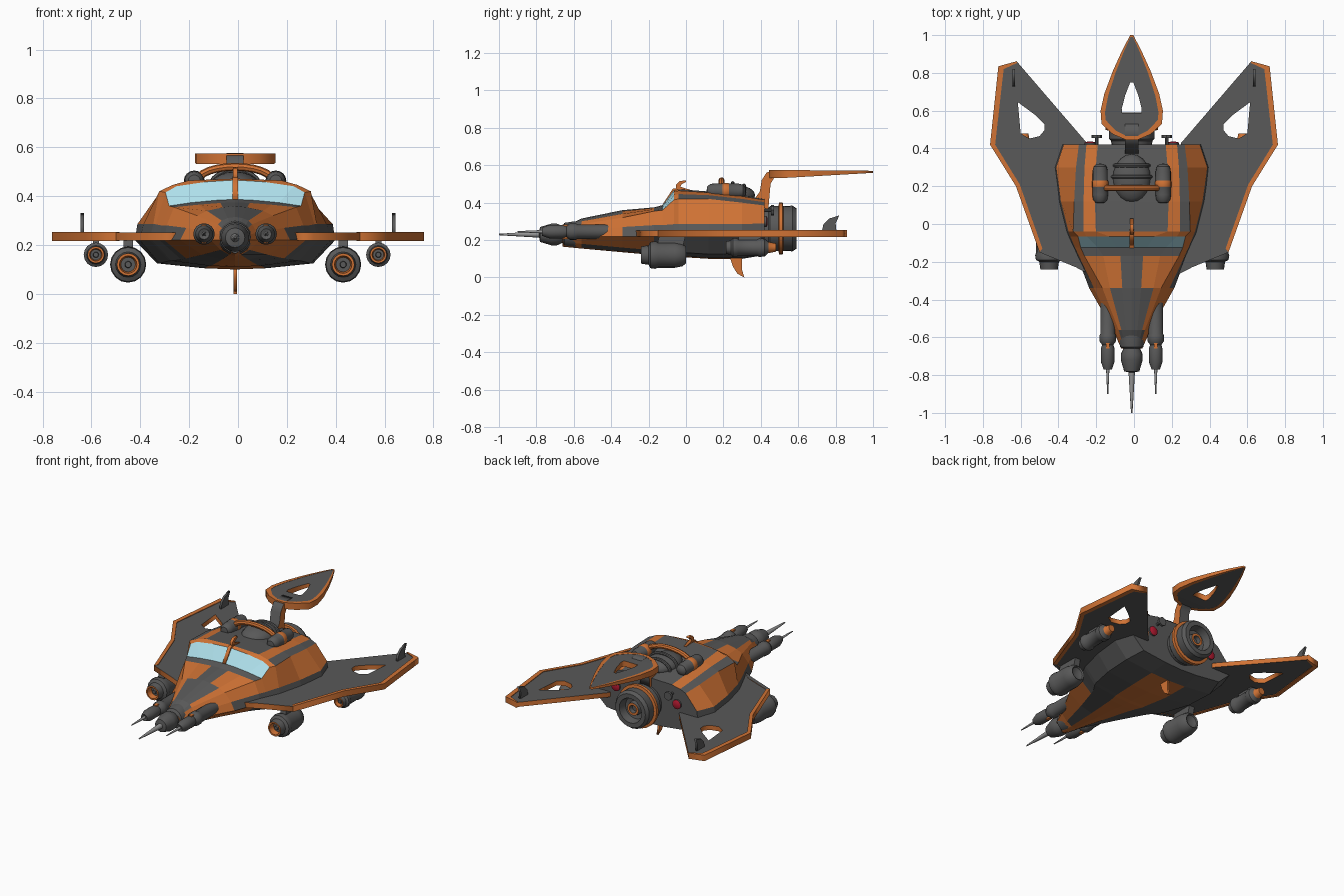
import bpy, bmesh, math
from mathutils import Vector

if "Cube" in bpy.data.objects:
    bpy.data.objects.remove(bpy.data.objects["Cube"])


def material(name, rgb):
    m = bpy.data.materials.new(name)
    m.diffuse_color = (*rgb, 1)
    m.use_nodes = True
    m.node_tree.nodes["Principled BSDF"].inputs["Base Color"].default_value = m.diffuse_color
    return m


MATS = {'D': material('dark_grey', (.1, .1, .1)), 'O': material('orange', (.63, .17, .035)),
        'G': material('glass', (.43, .75, .84)), 'R': material('red', (.45, .01, .03)),
        'L': material('light_grey', (.3, .3, .3))}
KEYS = list(MATS)
CX = -.012  # hull centreline


def add(name, bm, smooth=None):
    bmesh.ops.remove_doubles(bm, verts=bm.verts, dist=1e-5)
    bmesh.ops.recalc_face_normals(bm, faces=bm.faces)
    me = bpy.data.meshes.new(name)
    bm.to_mesh(me)
    bm.free()
    for k in KEYS:
        me.materials.append(MATS[k])
    if smooth:
        me.shade_smooth()
        me.set_sharp_from_angle(angle=math.radians(smooth))
    ob = bpy.data.objects.new(name, me)
    bpy.context.collection.objects.link(ob)
    return ob


def skin(bm, rings, codes):
    """Bridge closed rings; codes(i, j) gives the colour of each quad."""
    vs = [[bm.verts.new(p) for p in r] for r in rings]
    n = len(vs[0])
    for i in range(len(vs) - 1):
        for j in range(n):
            k = (j + 1) % n
            f = bm.faces.new((vs[i][j], vs[i][k], vs[i + 1][k], vs[i + 1][j]))
            f.material_index = KEYS.index(codes(i, j))
    return vs


def lathe(name, prof, cols, x, z, y0=0, n=16):
    """Revolve (radius, y) points around the y axis."""
    bm = bmesh.new()
    rings = [[(x + r * math.cos(2 * math.pi * j / n), y0 + y, z + r * math.sin(2 * math.pi * j / n))
              for j in range(n)] for r, y in prof]
    skin(bm, rings, lambda i, j: cols[min(i, len(cols) - 1)])
    return add(name, bm, 35)


def plate(name, loops, mid, thick, face='D', edge='O', side=False):
    """Flat plate with holes; side=True stands it in the yz plane."""
    cu = bpy.data.curves.new(name, 'CURVE')
    cu.dimensions, cu.fill_mode, cu.extrude = '2D', 'BOTH', thick / 2
    for pts in loops:
        sp = cu.splines.new('POLY')
        sp.points.add(len(pts) - 1)
        for p, (u, v) in zip(sp.points, pts):
            p.co = (u, v, 0, 1)
        sp.use_cyclic_u = True
    tmp = bpy.data.objects.new(name + '_tmp', cu)
    bpy.context.collection.objects.link(tmp)
    dg = bpy.context.evaluated_depsgraph_get()
    me = bpy.data.meshes.new_from_object(tmp.evaluated_get(dg))
    bpy.data.objects.remove(tmp)
    bm = bmesh.new()
    bm.from_mesh(me)
    bm.normal_update()
    for f in bm.faces:
        f.material_index = KEYS.index(face if abs(f.normal.z) > .5 else edge)
    for v in bm.verts:
        u, w, t = v.co
        v.co = (mid + t, u, w) if side else (u, w, mid + t)
    return add(name, bm)


def tube(name, pts, r, col, n=8):
    """Round bar along points lying in a plane of constant y."""
    bm = bmesh.new()
    pts = [Vector(p) for p in pts]
    rings = []
    for i, p in enumerate(pts):
        t = (pts[min(i + 1, len(pts) - 1)] - pts[max(i - 1, 0)]).normalized()
        a = t.cross(Vector((0, 1, 0))).normalized()
        b = t.cross(a)
        rings.append([p + r * (a * math.cos(2 * math.pi * j / n) + b * math.sin(2 * math.pi * j / n))
                      for j in range(n)])
    vs = skin(bm, rings, lambda i, j: col)
    for ring in (vs[0], vs[-1]):
        bm.faces.new(ring).material_index = KEYS.index(col)
    return add(name, bm, 40)


# Hull: y, bottom z, bottom w, chine w, side w, side z, shoulder w, shoulder z, roof w2, roof w1, top z
SECTIONS = [
    (-.66, .165, .03, .055, .05, .24, .04, .255, .03, .015, .265),
    (-.56, .155, .06, .10, .09, .25, .07, .285, .055, .03, .315),
    (-.34, .135, .135, .225, .20, .27, .155, .32, .115, .05, .36),
    (-.17, .12, .20, .29, .28, .28, .25, .355, .15, .06, .375),
    (-.125, .115, .22, .31, .30, .28, .27, .36, .18, .08, .387),
    (-.065, .11, .26, .34, .325, .285, .285, .415, .24, .12, .466),
    (-.04, .11, .27, .35, .335, .285, .31, .42, .255, .19, .472),
    (.12, .10, .31, .39, .375, .285, .305, .42, .255, .195, .46),
    (.30, .10, .32, .41, .40, .285, .295, .40, .25, .19, .44),
    (.42, .12, .29, .37, .36, .29, .28, .385, .24, .18, .42)]
STRIPS = ['OOOOODDD', 'ODOOOODD', 'ODODOOOD', 'ODDDODDD', 'ODDDOGGG', 'ODDDOOOO',
          'ODDDODOD', 'ODDDODOD', 'DDDDODOD']
rings = []
for y, zb, wb, wc, wu, zu, ws, zs, r2, r1, zt in SECTIONS:
    half = [(0, zb), (wb * .4, zb + .005), (wb, zb + .025), (wc, .22), (wu, zu), (ws, zs),
            (r2, zs + (zt - zs) * .5), (r1, zs + (zt - zs) * .85), (0, zt)]
    rings.append([(CX + x, y, z) for x, z in half] + [(CX - x, y, z) for x, z in half[-2:0:-1]])
bm = bmesh.new()
vs = skin(bm, rings, lambda i, j: STRIPS[i][j if j < 8 else 15 - j])
bm.faces.new(vs[0])
bm.faces.new(vs[-1])
add('hull', bm)

# Windshield post and roof hook
plate('windshield_post', [[(-.135, .375), (-.07, .475), (-.03, .48), (-.03, .45), (-.11, .37)]],
      CX, .022, 'O', 'O', True)
plate('roof_hook', [[(-.05, .46), (-.055, .495), (-.035, .515), (.0, .52), (.0, .51), (-.022, .50),
                     (-.03, .485), (.05, .46)]], CX, .018, 'O', 'O', True)

# Nose cannon
lathe('nose_cannon', [(0, -1), (.004, -1), (.017, -.785), (.04, -.78), (.058, -.72), (.058, -.69), (.045, -.66),
                      (.062, -.65), (.07, -.60), (.07, -.5), (0, -.5)], 'LLDDDDDDDD', CX, .23)

for s in (-1, 1):
    tag = 'left' if s < 0 else 'right'
    # Side guns
    lathe(tag + '_gun', [(0, -.9), (.003, -.9), (.009, -.765), (.022, -.77), (.036, -.73), (.036, -.66), (.03, -.64),
                         (.044, -.62), (.044, -.59), (.039, -.58), (.039, -.34), (0, -.34)],
          'LLDDDDDDDDD', CX + s * .127, .245)
    plate(tag + '_gun_mark', [[(CX + s * .127 + a, -.645 + b) for a, b in
                               ((-.01, -.015), (.01, -.015), (.01, .015), (-.01, .015))]],
          .245, .078, 'O', 'O')

    # Wing with opening and coloured edge trim
    outline = [(.22, -.27), (.31, -.22), (.5, -.14), (.62, .2), (.755, .42), (.71, .83), (.62, .86),
               (.25, .43), (.25, 0)]
    hole = [(.615, .645), (.52, .575), (.475, .53), (.475, .495), (.5, .465), (.555, .452), (.6, .48)]
    trim = [(.5, -.15), (.625, .2), (.762, .42), (.718, .835), (.62, .862), (.62, .852), (.69, .82),
            (.735, .42), (.605, .21), (.485, -.13)]
    flip = lambda pts: [(s * x, y) for x, y in pts]
    plate(tag + '_wing', [flip(outline), flip(hole)], .235, .03)
    plate(tag + '_wing_trim', [flip(trim)], .235, .038, 'O', 'O')
    plate(tag + '_leading_trim', [flip([(.22, -.275), (.31, -.228), (.5, -.15), (.49, -.13), (.31, -.2)])],
          .235, .034, 'D', 'O')
    plate(tag + '_winglet', [[(.725, .24), (.735, .285), (.765, .315), (.82, .332), (.80, .29), (.805, .24)]],
          s * .637, .014, 'D', 'D', True)

    # Large engine under the leading edge
    x = CX * .8 + s * .44
    lathe(tag + '_engine', [(0, -.225), (.012, -.225), (.014, -.205), (.03, -.205), (.036, -.24), (.046, -.24),
                            (.052, -.2), (.07, -.19), (.074, -.165), (.068, -.15), (.068, -.06),
                            (.06, -.02), (.045, 0), (.04, -.01), (0, -.03)],
          'DDDOODDDDDDDDD', x, .12)
    plate(tag + '_engine_pylon', [[(-.16, .15), (-.14, .235), (.0, .235), (-.02, .15)]],
          x, .04, 'D', 'D', True)
    # Small pod under the wing
    x = CX * .3 + s * .578
    lathe(tag + '_pod', [(0, .225), (.01, .225), (.012, .24), (.022, .24), (.026, .215), (.034, .215), (.038, .24),
                         (.05, .25), (.05, .27), (.044, .28), (.044, .38), (.05, .39), (.048, .42),
                         (.03, .44), (.022, .48), (0, .48)],
          'DDDOODDDDDDDDOO', x, .16)
    plate(tag + '_pod_pylon', [[(.28, .18), (.28, .23), (.4, .23), (.4, .18)]], x, .025, 'D', 'D', True)

    # Roof tank, rear lamp and rear antenna
    lathe(tag + '_roof_tank', [(0, .11), (.025, .113), (.038, .13), (.041, .155), (.041, .19), (.043, .195), (.043, .225),
                               (.04, .23), (.04, .28), (.034, .305), (.02, .317), (0, .32)],
          'DDDDDOODDDD', CX + s * .167, .462)
    lathe(tag + '_rear_lamp', [(.03, .41), (.03, .43), (.02, .435), (0, .437)], 'DRR', CX + s * .22, .30)
    lathe(tag + '_rear_antenna', [(0, .4), (.009, .4), (.009, .455), (.028, .455), (.028, .47), (0, .47)],
          'D', CX + s * .185, .36, n=8)

# Roof dome with ribs and orange hoop between the tanks
bm = bmesh.new()
bmesh.ops.create_uvsphere(bm, u_segments=20, v_segments=10, radius=1)
for v in bm.verts:
    v.co = (CX + v.co.x * .10, .24 + v.co.y * .13, .44 + v.co.z * .06)
add('roof_dome', bm, 35)


def arc(y, w, h, z):
    return [(CX + w * math.cos(math.pi * i / 12), y, z + h * math.sin(math.pi * i / 12)) for i in range(13)]


tube('roof_hoop', arc(.19, .15, .055, .465), .016, 'O')
tube('dome_rib', arc(.25, .10, .065, .44), .01, 'D')
tube('dome_rear_rib', arc(.31, .09, .057, .435), .01, 'D')

# Main rear engine with hollow nozzle
lathe('main_engine', [(0, .38), (.10, .38), (.11, .44), (.12, .45), (.12, .495), (.138, .497), (.138, .517), (.12, .52),
                      (.122, .57), (.108, .59), (.08, .59), (.07, .54), (.045, .535), (.04, .565),
                      (.025, .565), (.02, .54), (0, .54)], 'DDDDOOODDDDDDODD', CX, .262, n=24)

# Tail boom and leaf-shaped tail plane
plate('tail_boom', [[(.36, .41), (.395, .46), (.405, .52), (.43, .56), (.47, .576), (.53, .573), (.53, .545),
                     (.475, .54), (.452, .50), (.445, .42), (.44, .36)]], CX, .07, 'O', 'D', True)
leaf = [(.03, .445), (.10, .475), (.16, .53), (.165, .6), (.145, .69), (.10, .81), (.05, .92), (.008, 1.0)]
inner = [(.05, .585), (.053, .61), (.035, .68), (.008, .75)]
both = lambda pts, k=1: [(CX + x * k, y) for x, y in pts] + [(CX - x * k, y) for x, y in pts[::-1]]
tail = plate('tail_plane', [both(leaf), both(inner)], .553, .04)
rim_in = [(x * .86, y + (.02 if y < .6 else -.01)) for x, y in leaf]
rim = plate('tail_rim', [both(leaf), both(rim_in)], .5535, .042, 'O', 'O')
for ob in (tail, rim):
    for v in ob.data.vertices:
        f = min(1, max(0, (v.co.y - .53) / .47))
        if v.co.z < .553:
            v.co.z += .027 * f
        else:
            v.co.z -= .004 * f

# Belly fin
plate('belly_fin', [[(.23, .12), (.25, .06), (.275, .02), (.312, 0), (.30, .04), (.30, .12)]],
      CX, .014, 'O', 'O', True)
